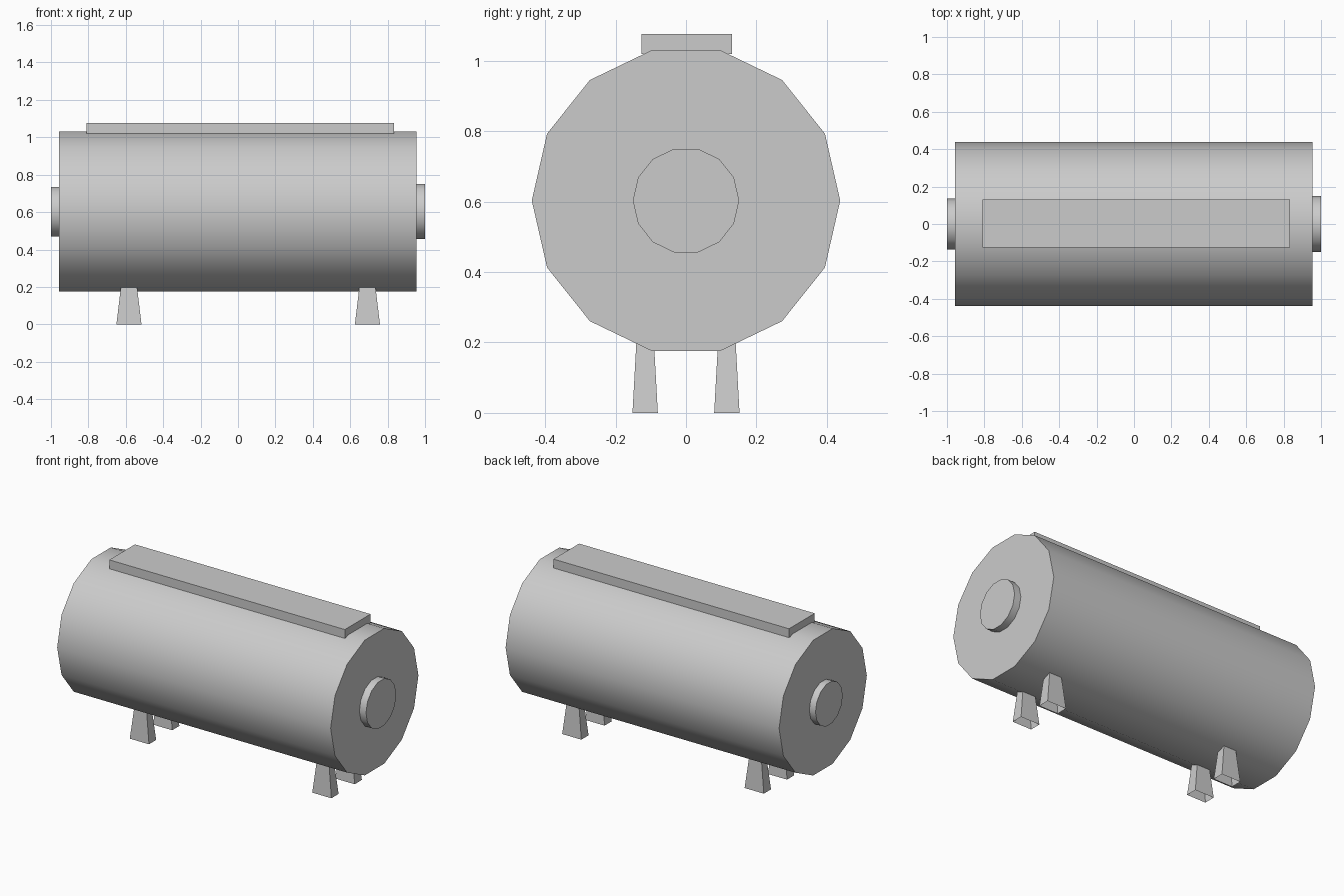
import bpy, bmesh
from math import cos, sin, pi, radians

if "Cube" in bpy.data.objects:
    bpy.data.objects.remove(bpy.data.objects["Cube"])

AXIS_Z = 0.603
SIDES = 14


def finish(name, bm, smooth=False):
    bmesh.ops.recalc_face_normals(bm, faces=bm.faces)
    mesh = bpy.data.meshes.new(name)
    bm.to_mesh(mesh)
    bm.free()
    ob = bpy.data.objects.new(name, mesh)
    bpy.context.collection.objects.link(ob)
    if smooth:
        bpy.ops.object.select_all(action='DESELECT')
        ob.select_set(True)
        bpy.context.view_layer.objects.active = ob
        bpy.ops.object.shade_smooth_by_angle(angle=radians(35))
    return ob


def bridge(bm, a, b):
    n = len(a)
    for i in range(n):
        j = (i + 1) % n
        bm.faces.new((a[i], a[j], b[j], b[i]))


def drum(name, x0, x1, r):
    """Capped 14-sided cylinder along x, with corners on the y axis."""
    bm = bmesh.new()
    rings = [[bm.verts.new((x, r * cos(2 * pi * i / SIDES),
                            AXIS_Z + r * sin(2 * pi * i / SIDES)))
              for i in range(SIDES)] for x in (x0, x1)]
    bridge(bm, *rings)
    for ring in rings:
        bm.faces.new(ring)
    return finish(name, bm, smooth=True)


def frustum(name, cx, cy, sections, capped):
    """Rectangular sections (z, half x, half y) joined from bottom to top."""
    bm = bmesh.new()
    rings = [[bm.verts.new((cx + sx * hx, cy + sy * hy, z))
              for sx, sy in ((-1, -1), (1, -1), (1, 1), (-1, 1))]
             for z, hx, hy in sections]
    bridge(bm, *rings)
    if capped:
        for ring in rings:
            bm.faces.new(ring)
    return finish(name, bm)


# Tank body and end hubs
drum("tank_body", -0.957, 0.954, 0.438)
drum("left_hub", -1.0, -0.95, 0.136)
drum("right_hub", 0.95, 1.0, 0.151)

# Top plate
frustum("top_plate", 0.012, 0.002,
        [(1.02, 0.823, 0.128), (1.076, 0.823, 0.128)], True)

# Tapered hollow legs, open at the foot
for end, x in (("left", -0.583), ("right", 0.692)):
    for side, s in (("front", -1), ("back", 1)):
        frustum(f"{side}_{end}_leg", x, s * 0.116,
                [(0.0, 0.067, 0.036), (0.2, 0.043, 0.025)], False)
